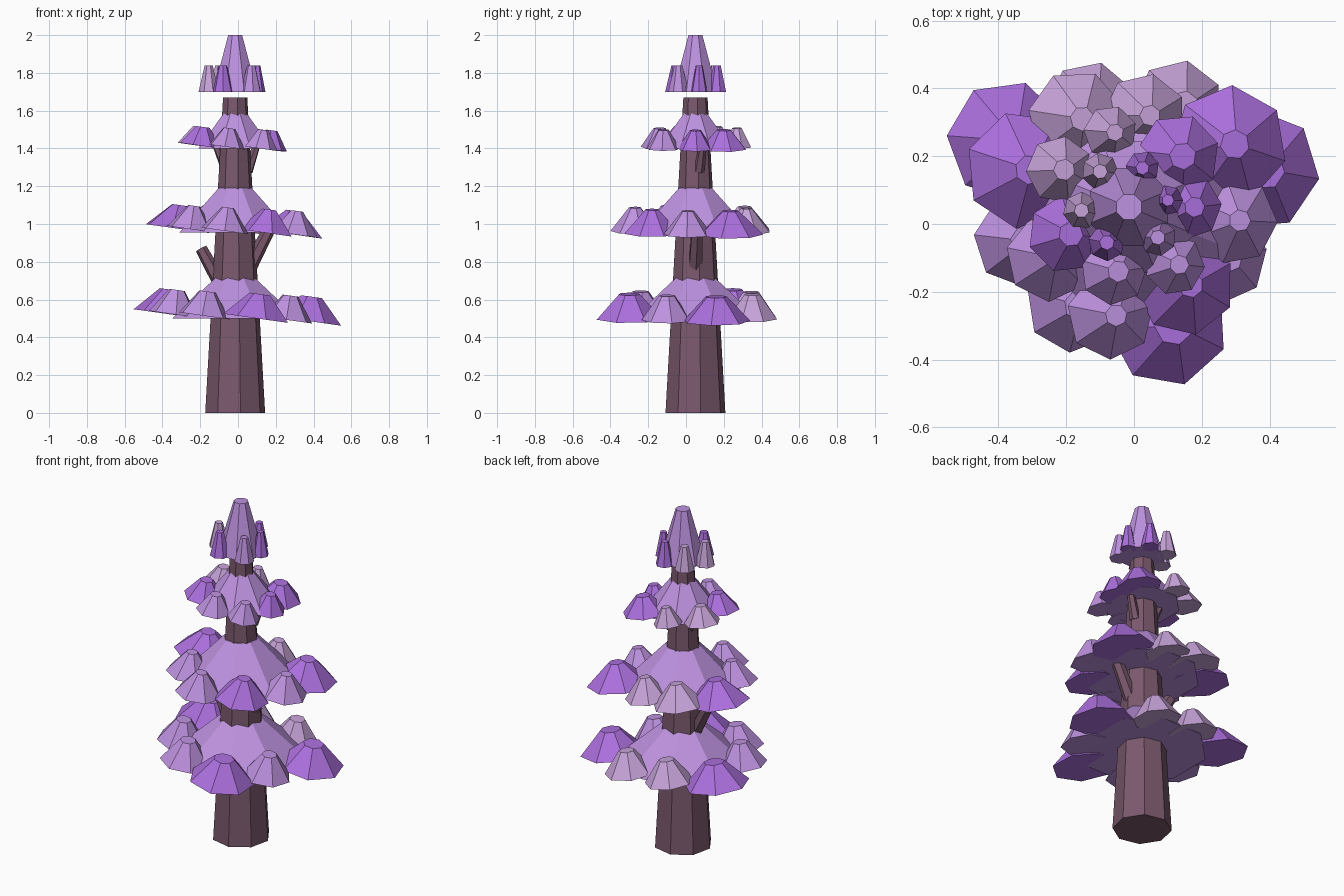
import bpy, bmesh, math, random
from mathutils import Vector, Matrix

if "Cube" in bpy.data.objects:
    bpy.data.objects.remove(bpy.data.objects["Cube"])

random.seed(4)
CX, CY = -0.015, 0.05


def srgb(r, g, b):
    def lin(c):
        c /= 255
        return c / 12.92 if c <= 0.04045 else ((c + 0.055) / 1.055) ** 2.4
    return (lin(r), lin(g), lin(b), 1)


def material(name, rgb):
    m = bpy.data.materials.new(name)
    m.diffuse_color = srgb(*rgb)
    m.use_nodes = True
    m.node_tree.nodes["Principled BSDF"].inputs["Base Color"].default_value = m.diffuse_color
    return m


BARK = material("bark", (122, 88, 108))
LILAC = material("lilac_foliage", (190, 146, 224))
PURPLE = material("purple_foliage", (172, 112, 222))
PALE = material("pale_foliage", (200, 164, 218))


def frustum(name, mat, sides, r1, r2, height, matrix):
    """Flat-faced tapered prism with its base at the matrix origin."""
    bm = bmesh.new()
    bmesh.ops.create_cone(bm, cap_ends=True, segments=sides, radius1=r1,
                          radius2=r2, depth=height,
                          matrix=matrix @ Matrix.Translation((0, 0, height / 2)))
    me = bpy.data.meshes.new(name)
    bm.to_mesh(me)
    bm.free()
    me.materials.append(mat)
    ob = bpy.data.objects.new(name, me)
    bpy.context.collection.objects.link(ob)
    return ob


def at(x, y, z, spin=0.0, tilt=0.0):
    return (Matrix.Translation((x, y, z)) @ Matrix.Rotation(tilt, 4, 'Y')
            @ Matrix.Rotation(spin, 4, 'Z'))


# Trunk
frustum("trunk", BARK, 8, 0.161, 0.065, 1.67, at(CX, CY, 0, math.radians(10)))

# Short broken branches: start, end, base radius, tip radius
for a, b, r1, r2 in [((-0.09, 0.05, 0.68), (-0.195, 0.07, 0.87), 0.04, 0.032),
                     ((0.06, 0.05, 0.77), (0.18, 0.06, 1.0), 0.04, 0.032),
                     ((-0.05, 0.06, 1.26), (-0.12, 0.08, 1.43), 0.03, 0.02),
                     ((0.05, 0.07, 1.28), (0.1, 0.09, 1.42), 0.03, 0.02)]:
    a, b = Vector(a), Vector(b)
    turn = (b - a).to_track_quat('Z', 'Y').to_matrix().to_4x4()
    frustum("branch", BARK, 6, r1, r2, (b - a).length,
            Matrix.Translation(a) @ turn)

# Foliage tiers: base z, top z, base radius, top radius, clump height,
# clump cap ratio, clumps as (x, y, radius, material)
TIERS = [
    ("lower", 0.50, 0.73, 0.36, 0.095, 0.13, 0.32, [
        (-0.375, 0.245, 0.18, PURPLE), (-0.13, 0.345, 0.135, PALE),
        (0.13, 0.35, 0.135, PALE), (0.37, 0.16, 0.18, PURPLE),
        (0.26, -0.10, 0.135, LILAC), (0.10, -0.30, 0.18, PURPLE),
        (-0.18, -0.24, 0.14, LILAC), (-0.34, -0.05, 0.135, LILAC)]),
    ("middle", 0.955, 1.19, 0.32, 0.095, 0.125, 0.25, [
        (-0.325, 0.16, 0.175, PURPLE), (-0.17, 0.31, 0.145, PALE),
        (0.03, 0.32, 0.125, PALE), (0.28, 0.235, 0.175, PURPLE),
        (0.295, 0.01, 0.13, LILAC), (0.15, -0.18, 0.15, PURPLE),
        (-0.07, -0.27, 0.13, LILAC), (-0.25, -0.10, 0.13, LILAC)]),
    ("upper", 1.40, 1.60, 0.21, 0.055, 0.10, 0.32, [
        (-0.22, 0.16, 0.10, PALE), (-0.07, 0.27, 0.08, PALE),
        (0.13, 0.20, 0.125, PURPLE), (0.165, 0.05, 0.095, PURPLE),
        (0.12, -0.12, 0.09, LILAC), (-0.06, -0.14, 0.10, LILAC),
        (-0.20, -0.03, 0.115, PURPLE)]),
    ("crown", 1.70, 2.0, 0.125, 0.04, 0.14, 0.40, [
        (-0.155, 0.04, 0.055, PALE), (-0.10, 0.155, 0.055, PALE),
        (0.025, 0.165, 0.05, PURPLE), (0.10, 0.07, 0.045, PURPLE),
        (0.07, -0.04, 0.055, LILAC), (-0.08, -0.055, 0.055, PURPLE)]),
]
for name, z0, z1, r0, r1, h, cap, clumps in TIERS:
    frustum(name + "_canopy", LILAC, 8, r0, r1, z1 - z0,
            at(CX, CY, z0, math.radians(22.5)))
    tilt = 0.0 if name == "crown" else math.radians(8)
    for x, y, r, mat in clumps:
        base = z0 if name == "crown" else z0 - 0.05 * x + 0.005
        frustum(name + "_leaf_clump", mat, 7, r, r * cap, h,
                at(x, y, base, random.uniform(0, 6.28), tilt))
